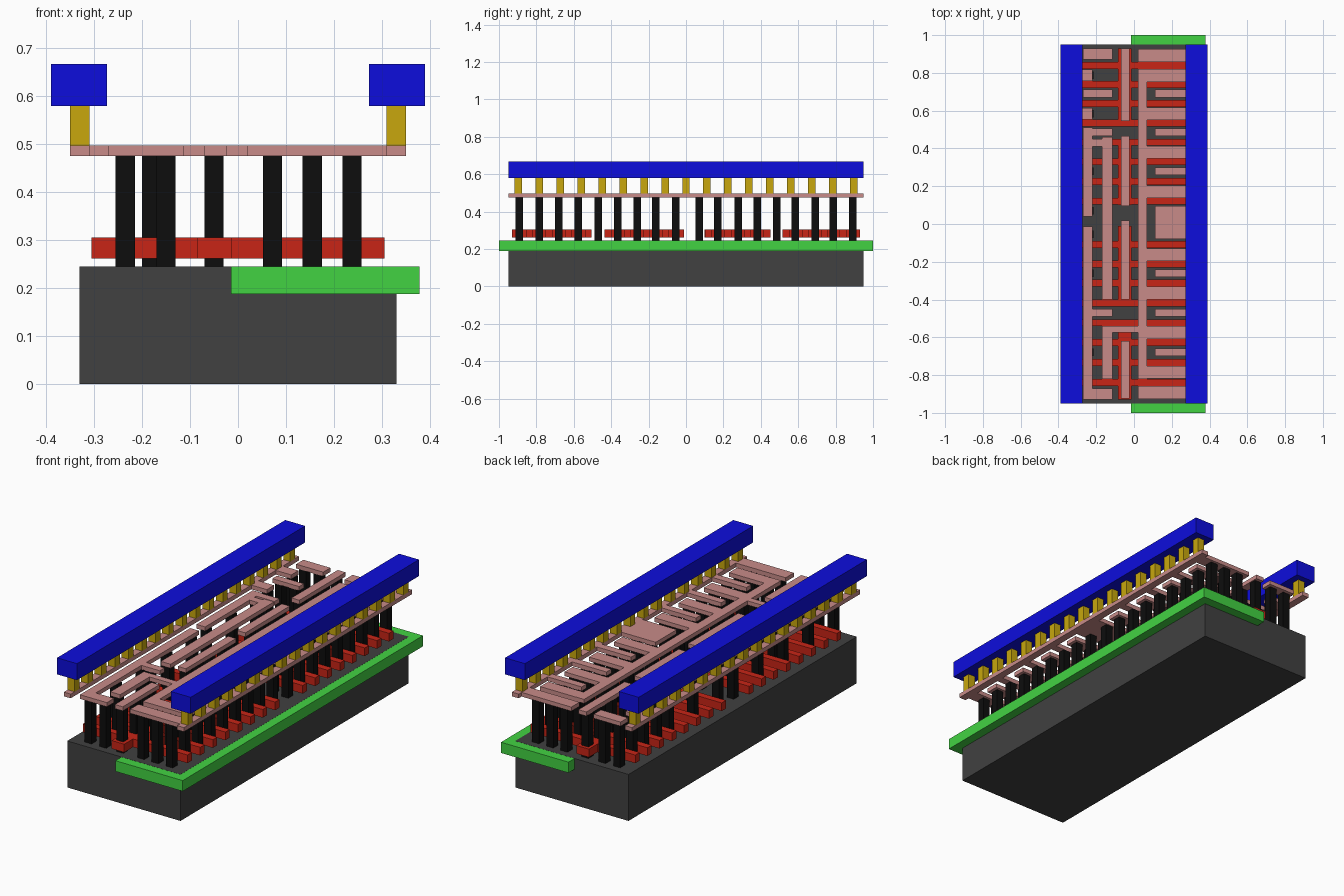
import bpy, bmesh


def part(name, color, z0, z1, rects):
    """One object made of boxes (x0, x1, y0, y1) between heights z0 and z1."""
    bm = bmesh.new()
    for x0, x1, y0, y1 in rects:
        r = bmesh.ops.create_cube(bm, size=1)
        for v in r["verts"]:
            v.co = (x1 if v.co.x > 0 else x0,
                    y1 if v.co.y > 0 else y0,
                    z1 if v.co.z > 0 else z0)
    me = bpy.data.meshes.new(name)
    bm.to_mesh(me)
    bm.free()
    ob = bpy.data.objects.new(name, me)
    bpy.context.collection.objects.link(ob)
    mat = bpy.data.materials.new(name + "_colour")
    mat.diffuse_color = (*color, 1)
    me.materials.append(mat)
    return ob


def square(x, y, h=0.02):
    return (x - h, x + h, y - h, y + h)


DARK, GREEN, RED = (0.052, 0.052, 0.052), (0.055, 0.65, 0.055), (0.58, 0.018, 0.008)
BLACK, PINK = (0.004, 0.004, 0.004), (0.58, 0.26, 0.25)
GOLD, BLUE = (0.58, 0.39, 0.004), (0.004, 0.004, 0.72)

# Contact rows, and gate rows halfway between them (none across the centre gap)
upper = [0.892, 0.787, 0.691, 0.584, 0.485, 0.38, 0.279, 0.171, 0.07]
lower = [-0.054, -0.163, -0.26, -0.365, -0.47, -0.575, -0.68, -0.785, -0.892]
gates = [(a + b) / 2 for rows in (upper, lower) for a, b in zip(rows, rows[1:])]

# Base block and well
part("substrate", DARK, 0, 0.245, [(-0.33, 0.33, -0.95, 0.95)])
part("well", GREEN, 0.188, 0.2445, [(-0.015, 0.378, -1, 1)])

# Gate bars plus the strip that joins each group of four
red = [(-0.305, 0.305, y - 0.018, y + 0.018) for y in gates]
red += [(-0.085, -0.012, a, b) for a, b in
        [(0.515, 0.93), (0.1, 0.45), (-0.43, -0.01), (-0.93, -0.51)]]
part("gate_bars", RED, 0.262, 0.305, red)

# Interconnect: supply rails
pink = [(s * 0.33 - 0.02, s * 0.33 + 0.02, -0.95, 0.95) for s in (-1, 1)]
pillars = []
# Right comb: spine with wide fingers, interleaved with thin rail fingers
pink.append((0.02, 0.07, -0.82, 0.82))
for rows in (upper, lower[::-1]):
    for i, y in enumerate(rows):
        pillars += [square(x, y) for x in (0.155, 0.238)]
        if i % 2:
            pink.append((0.07, 0.275, y - 0.034, y + 0.034))
            pillars.append(square(0.072, y))
        elif i == 0:
            pink.append((0.02, 0.31, y - 0.034, y + 0.034))
            pillars.append(square(0.072, y))
        elif i < 8:
            pink.append((0.11, 0.31, y - 0.02, y + 0.02))
pink.append((0.11, 0.31, -0.08, 0.095))
# Left side: outer strips, middle strips, cross links
pink += [(-0.27, -0.22, 0.04, 0.51), (-0.27, -0.22, -0.93, -0.012),
         (-0.17, -0.113, 0.46, 0.93), (-0.17, -0.113, -0.4, 0.46),
         (-0.17, -0.113, -0.82, -0.54), (-0.113, 0.02, -0.575, -0.54)]
pink[-4] = (-0.17, -0.113, -0.4, 0.41)
pink += [(-0.22, -0.113, 0.41, 0.45)]
pink += [(-0.27, -0.113, y - 0.03, y + 0.03) for y in (0.9, -0.9)]
pink += [(-0.27, -0.113, y - 0.02, y + 0.02) for y in (0.691, 0.485, -0.47)]
pink += [(-0.31, -0.22, y - 0.03, y + 0.03) for y in (0.787, 0.584)]
# Input strips
pink += [(-0.07, -0.024, a, b) for a, b in
         [(0.545, 0.93), (0.095, 0.465), (-0.4, 0.018), (-0.925, -0.62)]]
part("interconnect", PINK, 0.475, 0.497, pink)

# Contact pillars on the left side and on the input strips
for y in (0.892, 0.691, -0.892):
    pillars += [square(-0.235, y), square(-0.15, y)]
for y in (0.485, -0.47):
    pillars += [square(-0.235, y), square(-0.18, y)]
pillars += [square(-0.235, y) for y in (0.787, 0.584, 0.279, 0.07, -0.054, -0.26, -0.68)]
pillars += [square(-0.15, y) for y in (0.38, 0.171, -0.163, -0.365, -0.575, -0.785)]
pillars += [square(-0.05, y) for y in upper[:4] + upper[5:8] + lower[:4] + lower[6:]]
part("contact_pillars", BLACK, 0.245, 0.475, pillars)

# Posts and top rails
part("rail_posts", GOLD, 0.497, 0.58,
     [square(s * 0.33, (i - 8) * 0.1122) for s in (-1, 1) for i in range(17)])
for s, side in ((-1, "left"), (1, "right")):
    part(side + "_top_rail", BLUE, 0.58, 0.667,
         [(s * 0.3315 - 0.058, s * 0.3315 + 0.058, -0.95, 0.95)])
